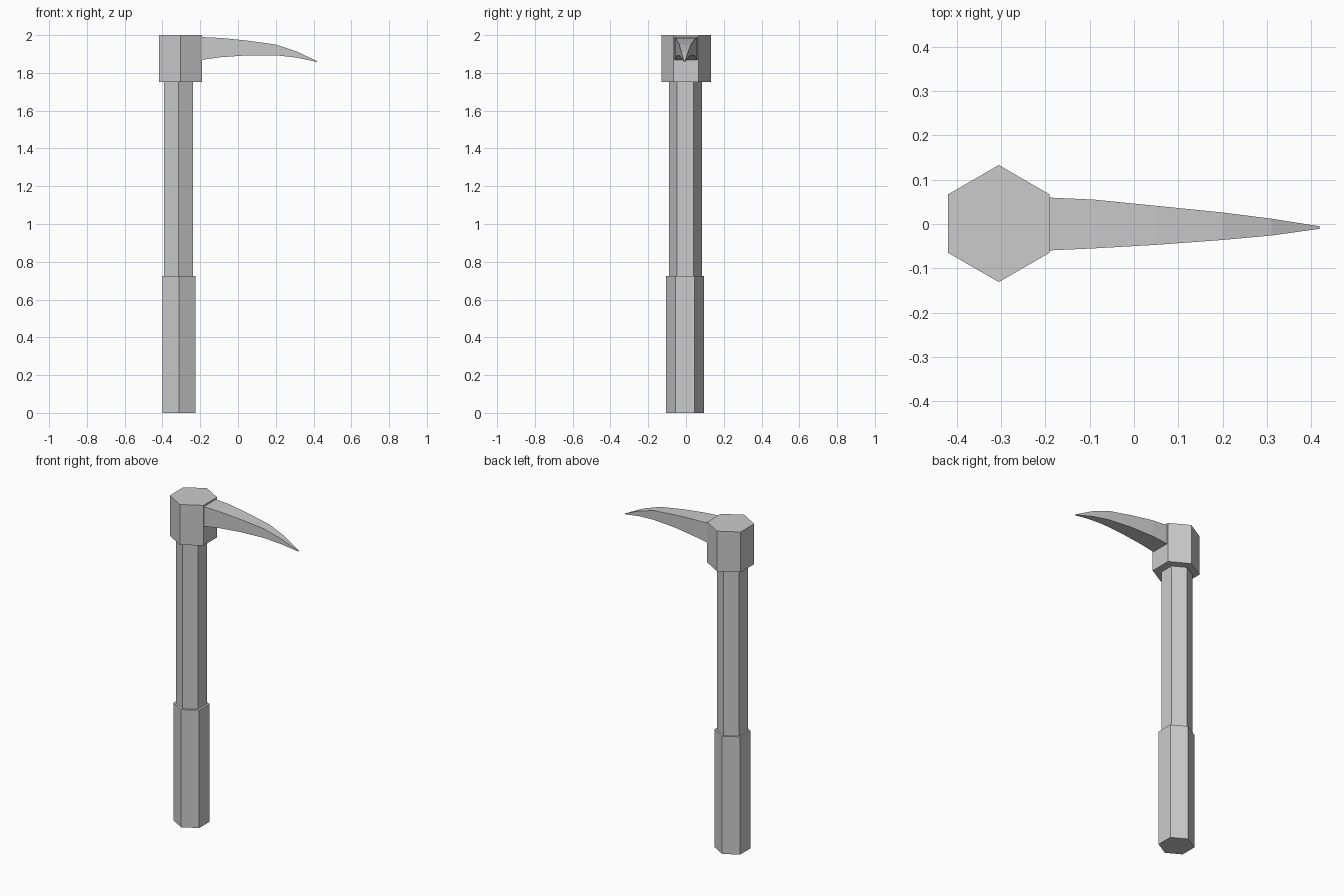
import bpy, bmesh, math

cube = bpy.data.objects.get("Cube")
if cube:
    bpy.data.objects.remove(cube, do_unlink=True)

grey = bpy.data.materials.new("plain grey")
grey.use_nodes = True
colour = (0.6, 0.6, 0.6, 1)
grey.diffuse_color = colour
grey.node_tree.nodes["Principled BSDF"].inputs["Base Color"].default_value = colour


def loft(name, rings):
    """Skin equal-sized rings of points and cap both ends."""
    bm = bmesh.new()
    rows = [[bm.verts.new(p) for p in ring] for ring in rings]
    n = len(rows[0])
    for a, b in zip(rows, rows[1:]):
        for i in range(n):
            j = (i + 1) % n
            bm.faces.new((a[i], a[j], b[j], b[i]))
    bm.faces.new(rows[0])
    bm.faces.new(rows[-1])
    bmesh.ops.recalc_face_normals(bm, faces=bm.faces)
    mesh = bpy.data.meshes.new(name)
    bm.to_mesh(mesh)
    bm.free()
    mesh.materials.append(grey)
    obj = bpy.data.objects.new(name, mesh)
    bpy.context.collection.objects.link(obj)


def hex_prism(name, x, y, radius, bottom, top):
    """Hexagonal bar with corners pointing to the front and back."""
    angles = [math.pi / 2 + k * math.pi / 3 for k in range(6)]
    loft(name, [[(x + radius * math.cos(a), y + radius * math.sin(a), z)
                 for a in angles] for z in (bottom, top)])


# Handle and head
hex_prism("grip", -0.313, -0.005, 0.101, 0, 0.725)
hex_prism("shaft", -0.315, -0.003, 0.088, 0.725, 1.752)
hex_prism("head", -0.305, 0.001, 0.132, 1.752, 2.0)

# Curved blade: x, centre y, half width, bottom z, top z
stations = [
    (-0.20, 0.000, 0.060, 1.868, 1.990),
    (-0.09, 0.000, 0.055, 1.883, 1.985),
    (0.05, -0.003, 0.044, 1.893, 1.971),
    (0.20, -0.005, 0.031, 1.893, 1.950),
    (0.31, -0.007, 0.019, 1.881, 1.914),
    (0.418, -0.008, 0.003, 1.858, 1.862),
]
loft("blade", [[(x, c - w, lo), (x, c + w, lo), (x, c + w, hi), (x, c - w, hi)]
               for x, c, w, lo, hi in stations])
